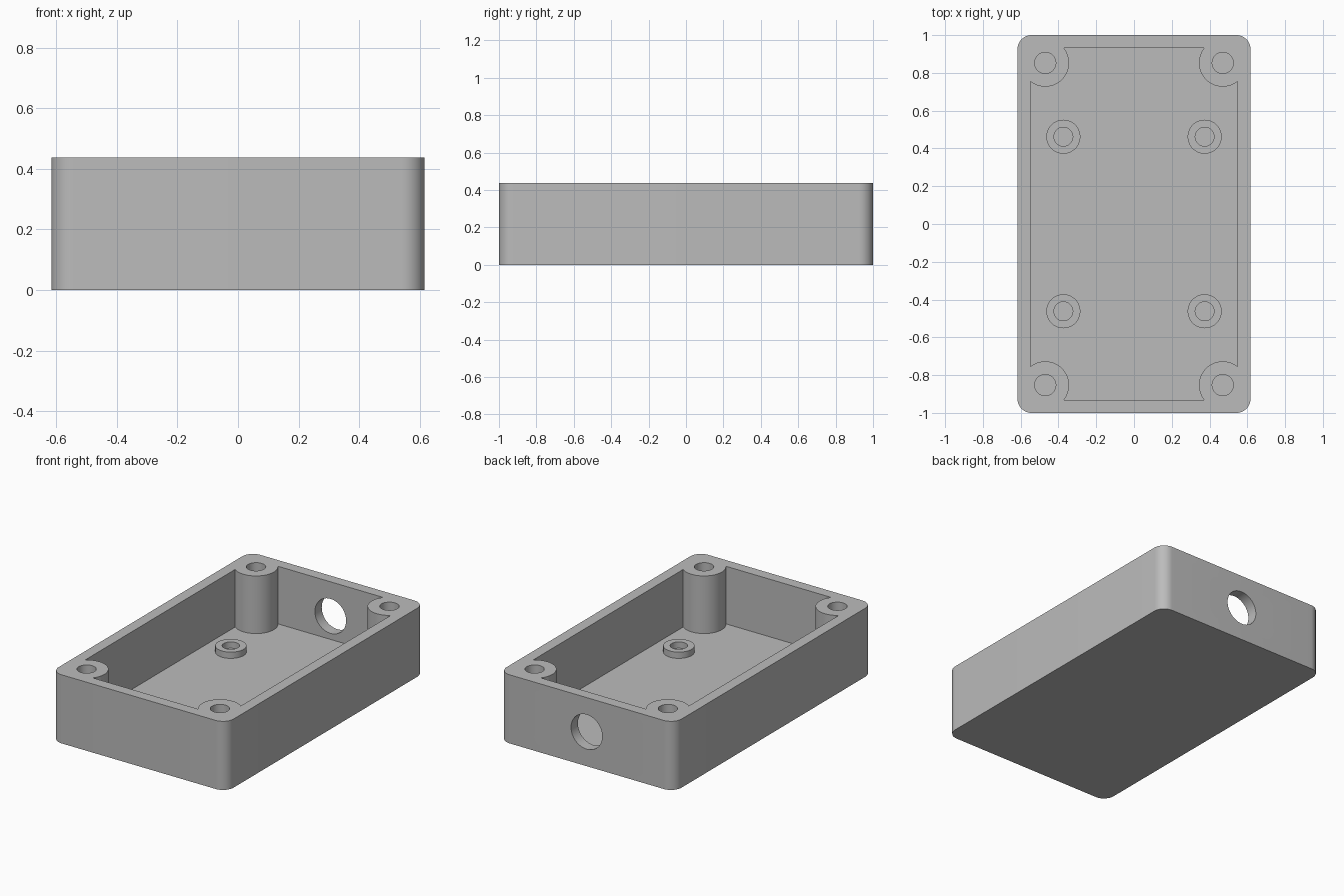
import bpy, bmesh
from math import radians, pi
from mathutils import Matrix

# Main dimensions
HALF_X, HALF_Y, HEIGHT = 0.617, 1.0, 0.437
WALL = 0.069
FLOOR = 0.07
CORNER = 0.075
BOSS_X, BOSS_Y, BOSS_R, BOSS_HOLE = 0.47, 0.853, 0.126, 0.056
POST_X, POST_Y, POST_R, POST_HOLE, POST_H = 0.374, 0.462, 0.09, 0.05, 0.04

default = bpy.data.objects.get("Cube")
if default:
    bpy.data.objects.remove(default, do_unlink=True)

GREY = (0.5, 0.5, 0.5, 1.0)
grey = bpy.data.materials.new("grey_plastic")
grey.use_nodes = True
grey.diffuse_color = GREY
grey.node_tree.nodes["Principled BSDF"].inputs["Base Color"].default_value = GREY


def finish(name, bm):
    """Turn a bmesh into a named grey object."""
    bmesh.ops.recalc_face_normals(bm, faces=bm.faces)
    mesh = bpy.data.meshes.new(name)
    bm.to_mesh(mesh)
    bm.free()
    mesh.materials.append(grey)
    obj = bpy.data.objects.new(name, mesh)
    bpy.context.collection.objects.link(obj)
    return obj


def block(name, hx, hy, z0, z1, corner=0.0):
    """Box with optionally rounded vertical edges."""
    bm = bmesh.new()
    bmesh.ops.create_cube(bm, size=1)
    bmesh.ops.scale(bm, vec=(2 * hx, 2 * hy, z1 - z0), verts=bm.verts)
    bmesh.ops.translate(bm, vec=(0, 0, (z0 + z1) / 2), verts=bm.verts)
    if corner:
        uprights = [e for e in bm.edges
                    if abs(e.verts[0].co.z - e.verts[1].co.z) > 0.01]
        bmesh.ops.bevel(bm, geom=uprights, offset=corner, segments=12,
                        profile=0.5, affect='EDGES')
    return finish(name, bm)


def cylinder(name, x, y, r, z0, z1):
    bm = bmesh.new()
    bmesh.ops.create_cone(bm, cap_ends=True, segments=64, radius1=r, radius2=r,
                          depth=z1 - z0,
                          matrix=Matrix.Translation((x, y, (z0 + z1) / 2)))
    return finish(name, bm)


def subtract(target, cutter):
    """Cut one object out of another and discard the cutter."""
    mod = target.modifiers.new("cut", 'BOOLEAN')
    mod.operation = 'DIFFERENCE'
    mod.solver = 'EXACT'
    mod.object = cutter
    bpy.context.view_layer.objects.active = target
    bpy.ops.object.modifier_apply(modifier=mod.name)
    bpy.data.objects.remove(cutter, do_unlink=True)


def corners(x, y):
    for sy, back in ((-1, "front"), (1, "back")):
        for sx, side in ((-1, "right"), (1, "left")):
            yield sx * x, sy * y, back + "_" + side


# Cavity shape: inner box with the corner screw bosses left standing
cavity = block("cavity", HALF_X - WALL, HALF_Y - WALL, FLOOR, HEIGHT + 0.2)
for x, y, label in corners(BOSS_X, BOSS_Y):
    subtract(cavity, cylinder("boss_" + label, x, y, BOSS_R, -0.2, HEIGHT + 0.4))

# Enclosure body with the cavity and screw holes cut in
body = block("enclosure_body", HALF_X, HALF_Y, 0, HEIGHT, CORNER)
subtract(body, cavity)
for x, y, label in corners(BOSS_X, BOSS_Y):
    subtract(body, cylinder("screw_hole", x, y, BOSS_HOLE, FLOOR, HEIGHT + 0.2))

# Round cable opening through the back wall
bm = bmesh.new()
bmesh.ops.create_cone(bm, cap_ends=True, segments=64, radius1=0.11, radius2=0.11,
                      depth=0.3,
                      matrix=Matrix.Translation((0, HALF_Y, HEIGHT / 2))
                      @ Matrix.Rotation(pi / 2, 4, 'X'))
subtract(body, finish("cable_opening", bm))

# Hollow board standoffs on the floor
parts = [body]
for x, y, label in corners(POST_X, POST_Y):
    post = cylinder("standoff_" + label, x, y, POST_R, FLOOR, FLOOR + POST_H)
    subtract(post, cylinder("bore", x, y, POST_HOLE, FLOOR - 0.1, FLOOR + 0.2))
    parts.append(post)

# Smooth round walls, keep hard edges
bpy.ops.object.select_all(action='DESELECT')
for part in parts:
    part.select_set(True)
bpy.context.view_layer.objects.active = body
bpy.ops.object.shade_smooth_by_angle(angle=radians(30))
